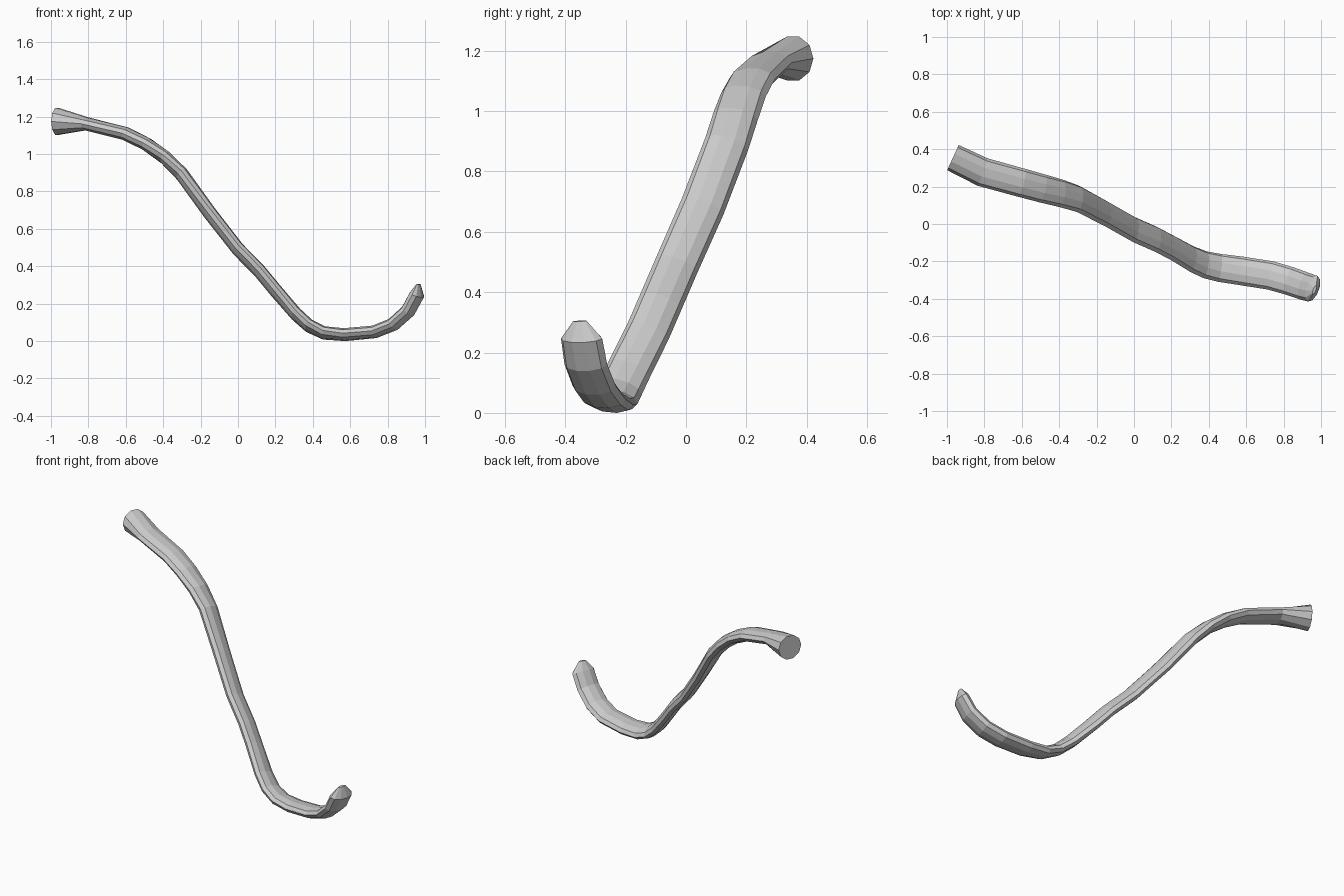
import bpy, bmesh, math
from mathutils import Vector

SIDES = 10
# Centre x, y, z, half width, half thickness, sideways lean of the width axis
sections = [
    (-0.968, 0.355, 1.178, 0.074, 0.076, 0.42),
    (-0.81, 0.278, 1.165, 0.078, 0.036, 0.35),
    (-0.60, 0.220, 1.112, 0.077, 0.037, 0.30),
    (-0.49, 0.190, 1.057, 0.076, 0.037, 0.25),
    (-0.39, 0.164, 0.985, 0.075, 0.037, 0.15),
    (-0.30, 0.135, 0.895, 0.074, 0.037, 0.06),
    (-0.15, 0.055, 0.687, 0.074, 0.035, 0.0),
    (0.0, -0.03, 0.495, 0.073, 0.034, 0.0),
    (0.12, -0.083, 0.372, 0.073, 0.034, 0.0),
    (0.20, -0.125, 0.275, 0.073, 0.034, 0.0),
    (0.31, -0.188, 0.148, 0.074, 0.034, 0.05),
    (0.38, -0.218, 0.085, 0.075, 0.034, 0.08),
    (0.46, -0.235, 0.047, 0.076, 0.034, 0.15),
    (0.57, -0.25, 0.038, 0.077, 0.034, 0.25),
    (0.73, -0.275, 0.053, 0.077, 0.034, 0.30),
    (0.83, -0.304, 0.093, 0.076, 0.035, 0.33),
    (0.91, -0.332, 0.165, 0.075, 0.036, 0.35),
    (0.956, -0.346, 0.25, 0.073, 0.036, 0.38),
    (0.965, -0.352, 0.308, 0.024, 0.008, 0.38),
]

# Flattened bar swept along the S-shaped path
bm = bmesh.new()
centres = [Vector(s[:3]) for s in sections]
rings = []
for i, (x, y, z, hw, ht, lean) in enumerate(sections):
    t = (centres[min(i + 1, len(centres) - 1)] - centres[max(i - 1, 0)]).normalized()
    if i == 0:
        t = Vector((0.91, -0.42, 0.0)).normalized()   # upright flared end
    w = Vector((lean, 1, min(0, lean - 0.35)))
    w = (w - t * w.dot(t)).normalized()
    n = t.cross(w)
    ring = []
    for k in range(SIDES):
        a = 2 * math.pi * (k + 0.5) / SIDES + math.pi / 2
        ring.append(bm.verts.new(centres[i] + w * hw * math.cos(a) + n * ht * math.sin(a)))
    rings.append(ring)

for r0, r1 in zip(rings, rings[1:]):
    for k in range(SIDES):
        j = (k + 1) % SIDES
        bm.faces.new((r0[k], r0[j], r1[j], r1[k]))

# Flared end cap and narrow tip cap
bm.faces.new(rings[0][::-1])
bm.faces.new(rings[-1])
bmesh.ops.recalc_face_normals(bm, faces=bm.faces[:])

lo = min(v.co.z for v in bm.verts)
bmesh.ops.translate(bm, verts=bm.verts[:], vec=(0, 0, -lo))
mesh = bpy.data.meshes.new("curved_bar")
bm.to_mesh(mesh)
bm.free()
bar = bpy.data.objects.new("curved_bar", mesh)
bpy.context.collection.objects.link(bar)
